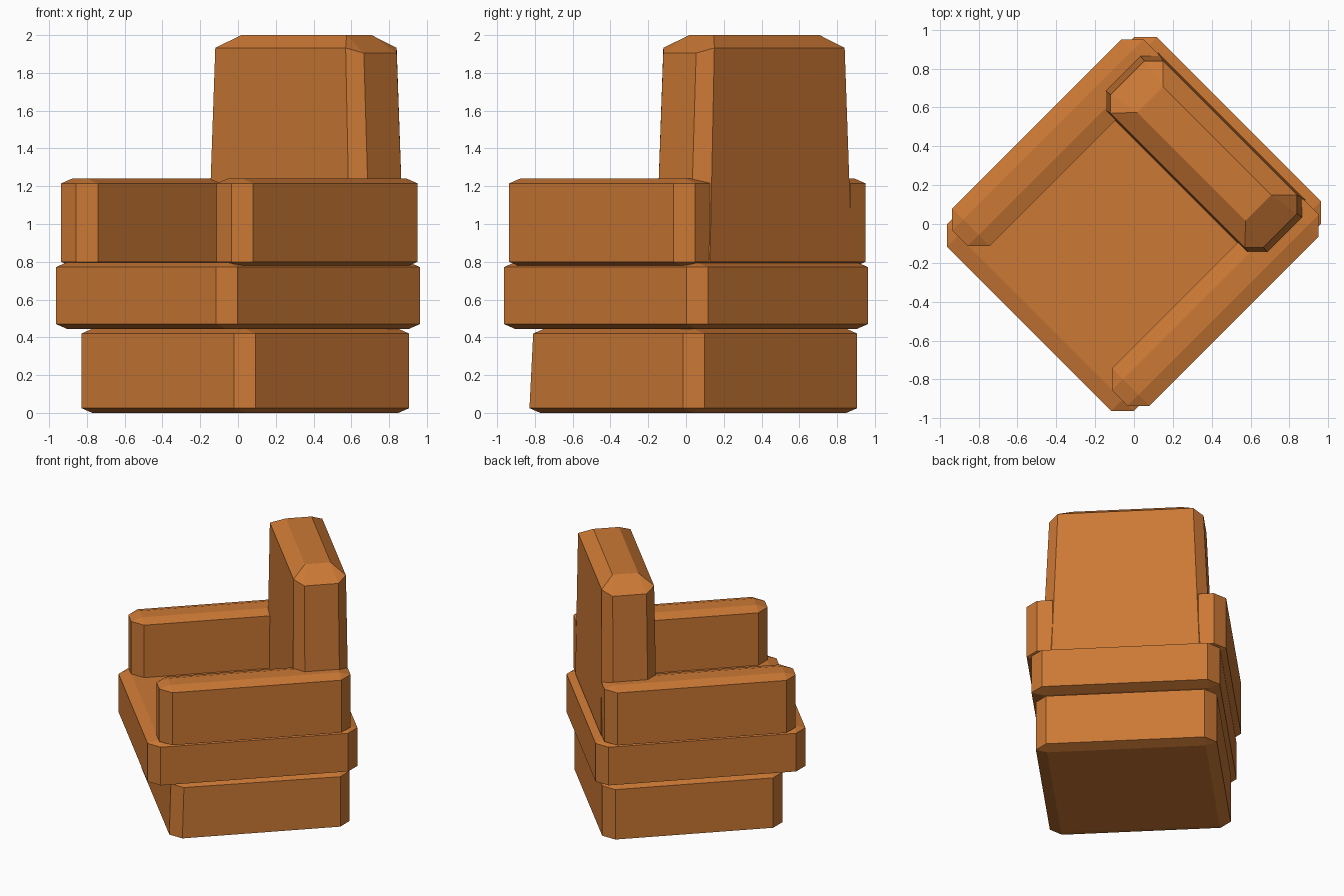
import bpy, bmesh, math

if "Cube" in bpy.data.objects:
    bpy.data.objects.remove(bpy.data.objects["Cube"])

fabric = bpy.data.materials.new("orange_fabric")
fabric.diffuse_color = (0.60, 0.19, 0.035, 1)
fabric.use_nodes = True
fabric.node_tree.nodes["Principled BSDF"].inputs["Base Color"].default_value = fabric.diffuse_color


def ring(u, v, c, z_u, z_v):
    """Octagon with cut corners; z_u / z_v are the heights of the u-side and v-side points.
    With c = 0 it is a plain rectangle."""
    pts = []
    for iu, su in ((0, 1), (1, -1)):
        for iv, sv in ((0, 1), (1, -1)):
            pts.append((u[iu], v[iv] + sv * c, z_u))
            if c:
                pts.append((u[iu] + su * c, v[iv], z_v))
    return pts


def shrink(r, d):
    return (r[0] + d, r[1] - d)


def block(name, points):
    """Convex flat-faced block through the points, turned 45 degrees."""
    bm = bmesh.new()
    for p in points:
        bm.verts.new(p)
    bmesh.ops.convex_hull(bm, input=bm.verts)
    bmesh.ops.dissolve_limit(bm, angle_limit=math.radians(1), verts=bm.verts, edges=bm.edges)
    bmesh.ops.recalc_face_normals(bm, faces=bm.faces)
    me = bpy.data.meshes.new(name)
    bm.to_mesh(me)
    bm.free()
    me.materials.append(fabric)
    ob = bpy.data.objects.new(name, me)
    ob.rotation_euler.z = math.radians(45)
    bpy.context.collection.objects.link(ob)
    return ob


def cushion(name, u, v, z, c=0.081, cz=0.025):
    """Box with all edges chamfered: c sideways, cz in height."""
    lo, hi = z[0] + cz, z[1] - cz
    iu, iv = shrink(u, c), shrink(v, c)
    return block(name, ring(iu, iv, 0, z[0], z[0]) + ring(u, v, c, lo, lo)
                 + ring(u, v, c, hi, hi) + ring(iu, iv, 0, z[1], z[1]))


# Base, with one front corner leaning in slightly at the top
base = cushion("base", (-0.601, 0.711), (-0.652, 0.652), (0.0, 0.445))
for p in base.data.vertices:
    if p.co.x < -0.4 and p.co.y < -0.4 and p.co.z > 0.3:
        p.co.x += 0.014
        p.co.y += 0.014

# Seat
cushion("seat", (-0.764, 0.764), (-0.679, 0.679), (0.445, 0.797))

# Armrests
for side, v in (("left", (0.445, 0.719)), ("right", (-0.719, -0.445))):
    cushion(side + "_armrest", (-0.686, 0.707), v, (0.775, 1.24))

# Tapered backrest with a broad chamfer on top
block("backrest",
      ring((0.375, 0.643), (-0.535, 0.535), 0, 0.775, 0.775)
      + ring((0.306, 0.712), (-0.607, 0.607), 0.075, 0.80, 0.80)
      + ring((0.318, 0.700), (-0.556, 0.556), 0.068, 1.932, 1.905)
      + ring((0.418, 0.605), (-0.395, 0.395), 0, 2.0, 2.0))
